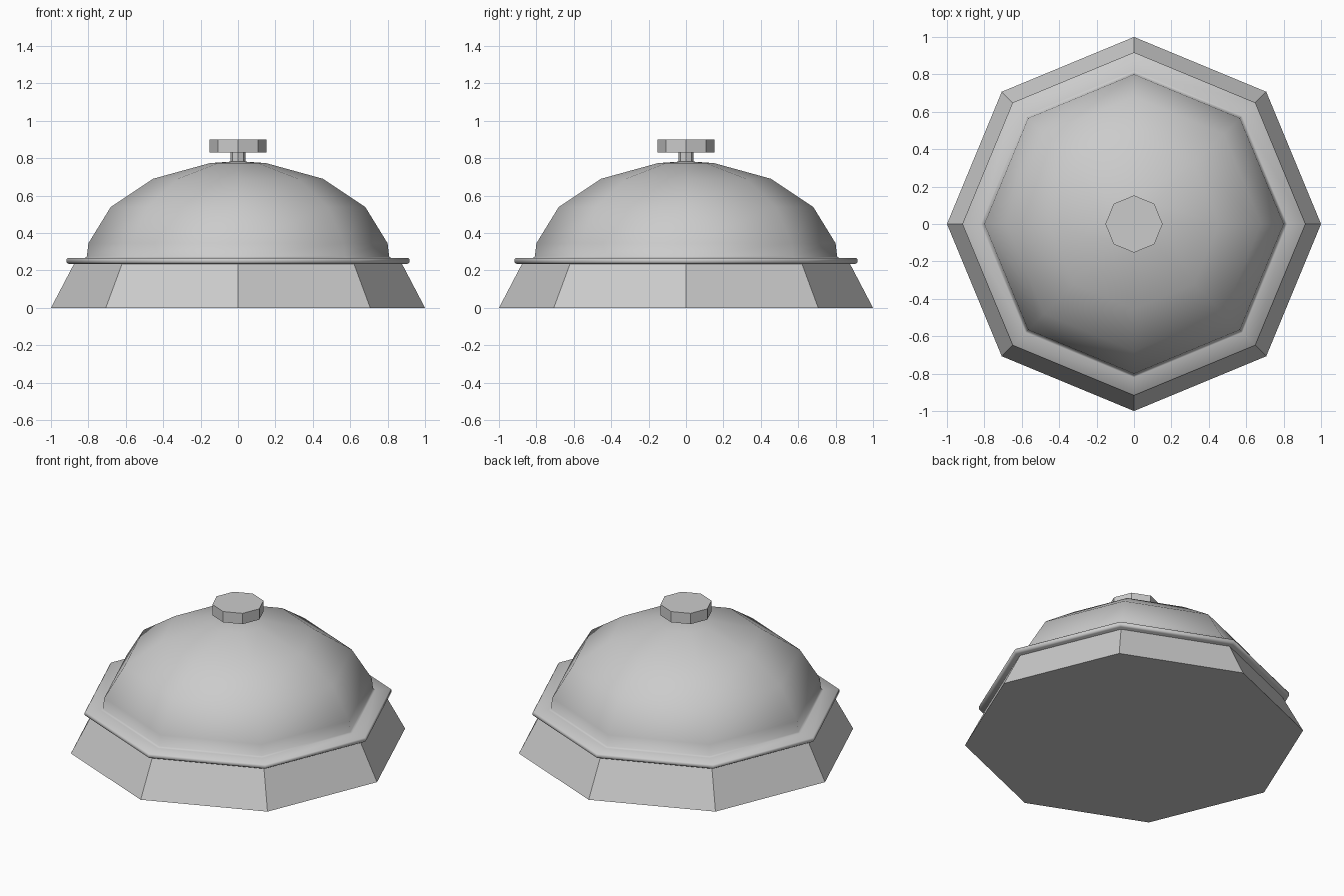
import bpy, bmesh
from math import cos, sin, pi, radians

if "Cube" in bpy.data.objects:
    bpy.data.objects.remove(bpy.data.objects["Cube"])

SIDES = 8


def lathe(name, profile, smooth=None):
    """Revolve (radius, z) points into an eight-sided closed solid."""
    bm = bmesh.new()
    rings = []
    for r, z in profile:
        rings.append([bm.verts.new((r * cos(2 * pi * i / SIDES),
                                    r * sin(2 * pi * i / SIDES), z))
                      for i in range(SIDES)])
    for a, b in zip(rings, rings[1:]):
        for i in range(SIDES):
            j = (i + 1) % SIDES
            bm.faces.new((a[i], a[j], b[j], b[i]))
    bm.faces.new(rings[0][::-1])
    bm.faces.new(rings[-1])
    bmesh.ops.recalc_face_normals(bm, faces=bm.faces)
    mesh = bpy.data.meshes.new(name)
    bm.to_mesh(mesh)
    bm.free()
    obj = bpy.data.objects.new(name, mesh)
    bpy.context.collection.objects.link(obj)
    if smooth:
        bpy.ops.object.select_all(action='DESELECT')
        obj.select_set(True)
        bpy.context.view_layer.objects.active = obj
        bpy.ops.object.shade_smooth_by_angle(angle=radians(smooth))
    return obj


# Tapered foot
lathe("base", [(1.0, 0.0), (0.877, 0.235)])

# Smooth dome with its flat rim
lathe("bell_dome", [(0.905, 0.235), (0.918, 0.243), (0.918, 0.258), (0.912, 0.266),
                    (0.82, 0.266), (0.808, 0.275), (0.80, 0.345), (0.68, 0.54),
                    (0.455, 0.69), (0.15, 0.774), (0.04, 0.782)], smooth=58)

# Plunger stem and push button
lathe("stem", [(0.04, 0.77), (0.04, 0.83)])
lathe("button", [(0.153, 0.83), (0.153, 0.90)])
